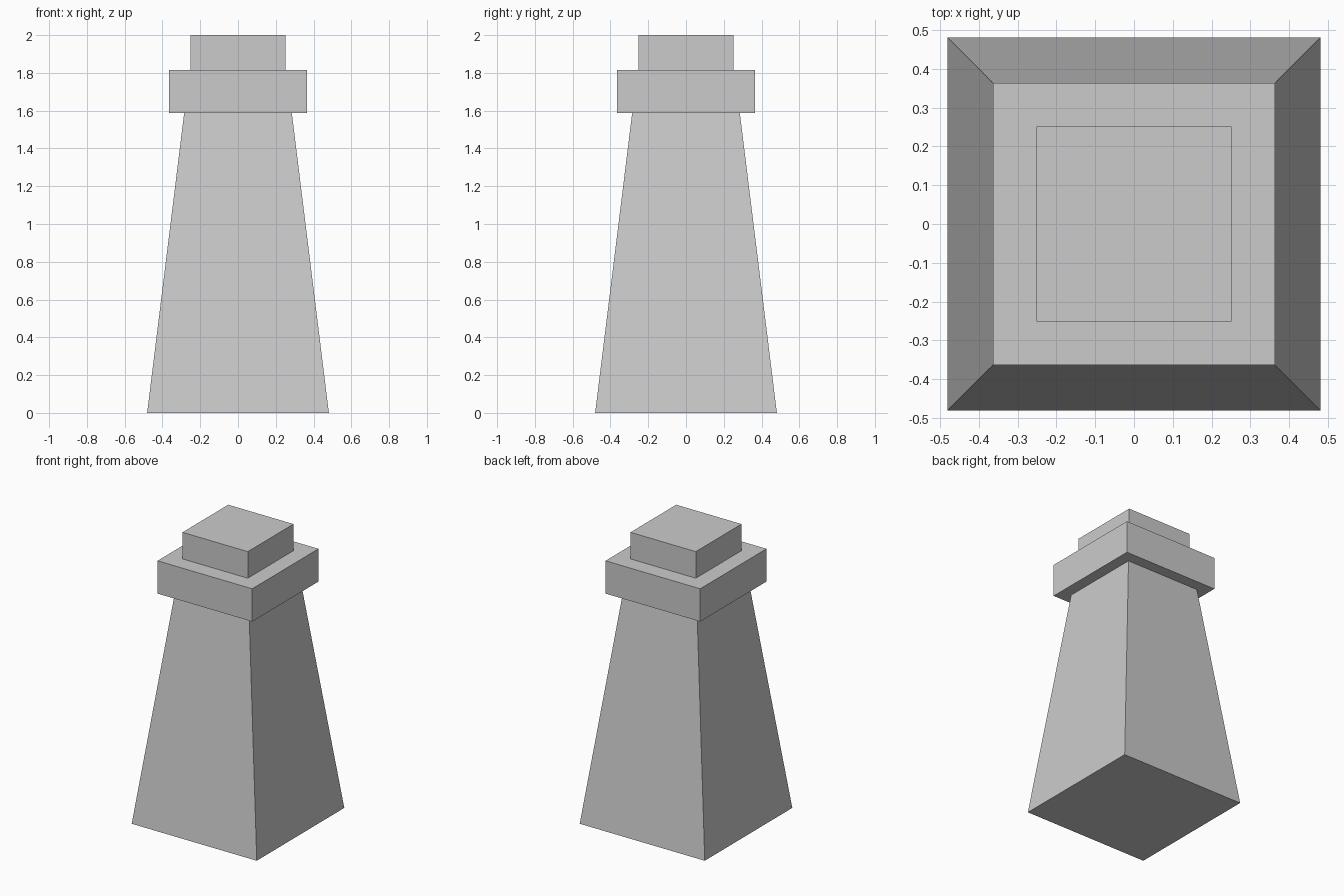
import bpy
import bmesh

cube = bpy.data.objects.get("Cube")
if cube:
    bpy.data.objects.remove(cube, do_unlink=True)

# Single stone colour
stone = bpy.data.materials.new("light_grey_stone")
stone.use_nodes = True
colour = (0.6, 0.6, 0.6, 1)
stone.diffuse_color = colour
stone.node_tree.nodes["Principled BSDF"].inputs["Base Color"].default_value = colour


def square_block(name, z_low, z_high, half_low, half_high):
    """Square block whose sides may taper between its two ends."""
    bm = bmesh.new()
    bmesh.ops.create_cube(bm, size=2)
    for v in bm.verts:
        half, z = (half_high, z_high) if v.co.z > 0 else (half_low, z_low)
        v.co = (v.co.x * half, v.co.y * half, z)
    mesh = bpy.data.meshes.new(name)
    bm.to_mesh(mesh)
    bm.free()
    mesh.materials.append(stone)
    obj = bpy.data.objects.new(name, mesh)
    bpy.context.collection.objects.link(obj)
    return obj


# Tapered shaft, overhanging collar, and cap
square_block("tapered_shaft", 0, 1.587, 0.481, 0.285)
square_block("collar", 1.587, 1.815, 0.364, 0.364)
square_block("cap", 1.815, 2, 0.251, 0.251)
